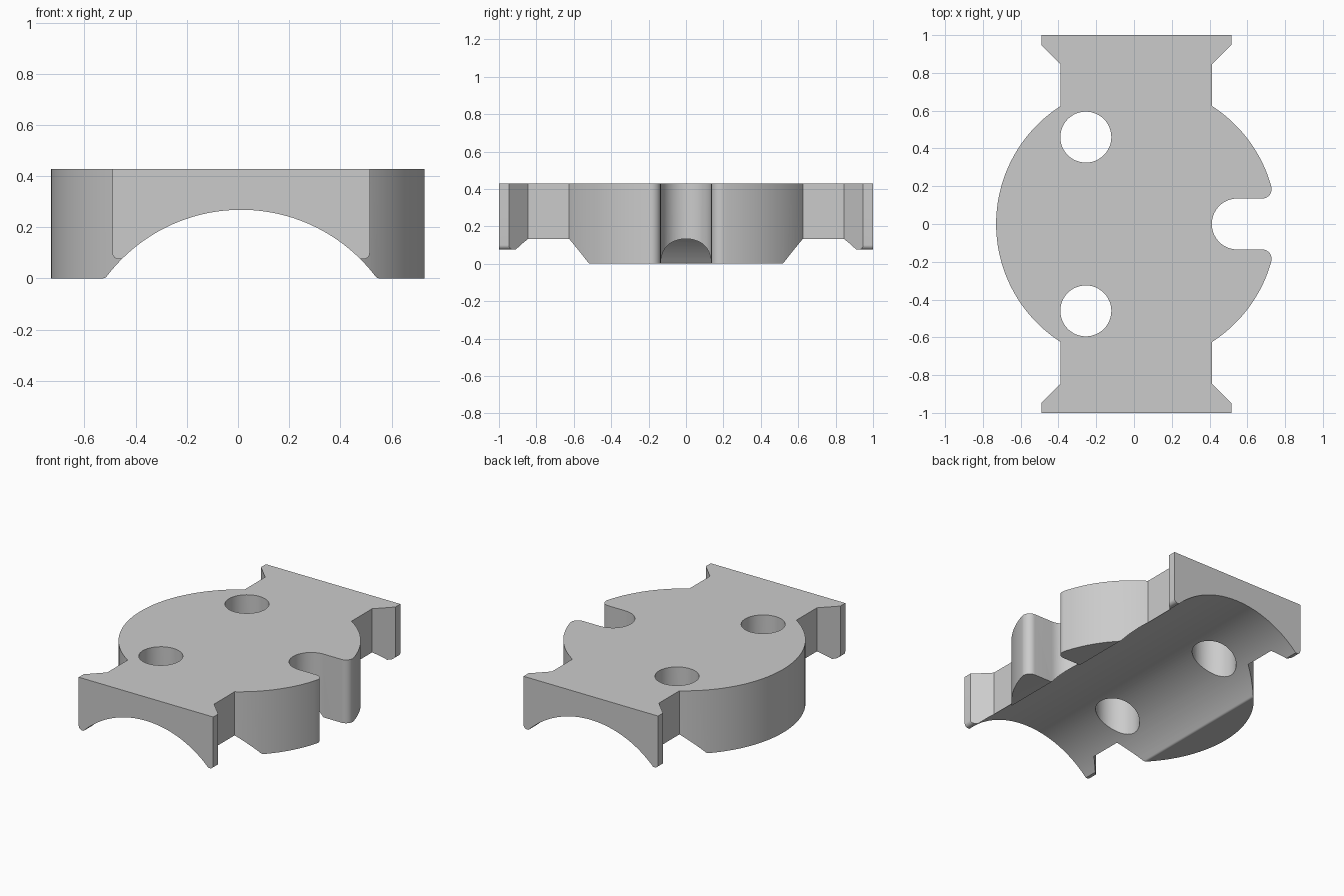
import bpy, bmesh
from math import sin, cos, radians, degrees, acos, atan2, sqrt, pi
from mathutils import Vector

if "Cube" in bpy.data.objects:
    bpy.data.objects.remove(bpy.data.objects["Cube"], do_unlink=True)

CX = 0.012       # axis of the disc and the arch
TOP = 0.428      # thickness
DISC_R = 0.742
NECK = 0.4       # half width of the end arms
LIP = 0.503      # half width of the end flanges
SLOT = 0.135     # slot half width and hole radius
FILLET = 0.05    # rounding at the slot mouth
ARCH_R, ARCH_Z = 0.66, -0.392

metal = bpy.data.materials.new("plain grey")
metal.use_nodes = True
grey = (0.6, 0.6, 0.6, 1)
metal.diffuse_color = grey
metal.node_tree.nodes["Principled BSDF"].inputs["Base Color"].default_value = grey


def arc(cx, cy, r, start, end, n):
    """Points on an arc, angles in degrees."""
    angles = [radians(start + (end - start) * i / n) for i in range(n + 1)]
    return [(cx + r * cos(a), cy + r * sin(a)) for a in angles]


def prism(name, points, low, high, along_y=False):
    """Extrude a closed profile, standing up or lying along y."""
    bm = bmesh.new()
    place = (lambda p: (p[0], low, p[1])) if along_y else (lambda p: (p[0], p[1], low))
    face = bm.faces.new([bm.verts.new(place(p)) for p in points])
    out = bmesh.ops.extrude_face_region(bm, geom=[face])
    move = Vector((0, high - low, 0)) if along_y else Vector((0, 0, high - low))
    bmesh.ops.translate(bm, vec=move, verts=[v for v in out["geom"]
                                             if isinstance(v, bmesh.types.BMVert)])
    bmesh.ops.recalc_face_normals(bm, faces=bm.faces)
    mesh = bpy.data.meshes.new(name)
    bm.to_mesh(mesh)
    bm.free()
    mesh.materials.append(metal)
    obj = bpy.data.objects.new(name, mesh)
    bpy.context.collection.objects.link(obj)
    return obj


def cut(target, cutter):
    """Subtract the cutter for good, then remove it."""
    cutter.hide_render = True
    mod = target.modifiers.new("cut", "BOOLEAN")
    mod.operation, mod.solver, mod.object = "DIFFERENCE", "EXACT", cutter
    bpy.context.view_layer.objects.active = target
    bpy.ops.object.modifier_apply(modifier=mod.name)
    bpy.data.objects.remove(cutter, do_unlink=True)


# Plan outline: back half from the slot round to the left edge, then mirrored
mouth_y = SLOT + FILLET
mouth_dx = sqrt((DISC_R - FILLET) ** 2 - mouth_y ** 2)
mouth_angle = degrees(atan2(mouth_y, mouth_dx))
neck_angle = degrees(acos(NECK / DISC_R))
half = arc(CX + NECK + SLOT, 0, SLOT, 180, 90, 16)
half += arc(CX + mouth_dx, mouth_y, FILLET, -90, mouth_angle, 12)
half += arc(CX, 0, DISC_R, mouth_angle, neck_angle, 20)[1:]
half += [(CX + NECK, 0.844), (CX + LIP, 0.947), (CX + LIP, 1),
         (CX - LIP, 1), (CX - LIP, 0.947), (CX - NECK, 0.844)]
half += arc(CX, 0, DISC_R, 180 - neck_angle, 180, 28)
outline = half + [(x, -y) for x, y in reversed(half[1:-1])]
body = prism("saddle_plate", outline, 0, TOP)

# Arched channel along the underside, with its lower edges rounded
r = 0.02
edge_dx = sqrt((ARCH_R + r) ** 2 - (r - ARCH_Z) ** 2)
tilt = degrees(atan2(r - ARCH_Z, edge_dx))
side = arc(edge_dx, r, r, 270, 180 + tilt, 6)
side += arc(0, ARCH_Z, ARCH_R, tilt, 90, 36)[1:]
profile = [(edge_dx, -0.2)] + side
profile += [(-x, z) for x, z in reversed(profile[:-1])]
cut(body, prism("arch_cutter", [(CX + x, z) for x, z in profile], -1.2, 1.2, True))

# Flange feet: flat underside with a rounded outer corner
foot = [(0.41, -0.1), (0.41, 0.075)]
foot += arc(LIP - 0.025, 0.1, 0.025, 270, 360, 8) + [(0.6, 0.1), (0.6, -0.1)]
for sx in (-1, 1):
    for low, high in ((-1.1, -0.8), (0.8, 1.1)):
        cut(body, prism("foot_cutter", [(CX + sx * x, z) for x, z in foot],
                        low, high, True))

# Two through holes
for y in (-0.46, 0.46):
    cut(body, prism("hole_cutter", arc(-0.255, y, SLOT, 0, 360, 48)[:-1], -0.1, 0.6))

bpy.ops.object.select_all(action="DESELECT")
body.select_set(True)
bpy.context.view_layer.objects.active = body
bpy.ops.object.shade_smooth_by_angle(angle=radians(25))
